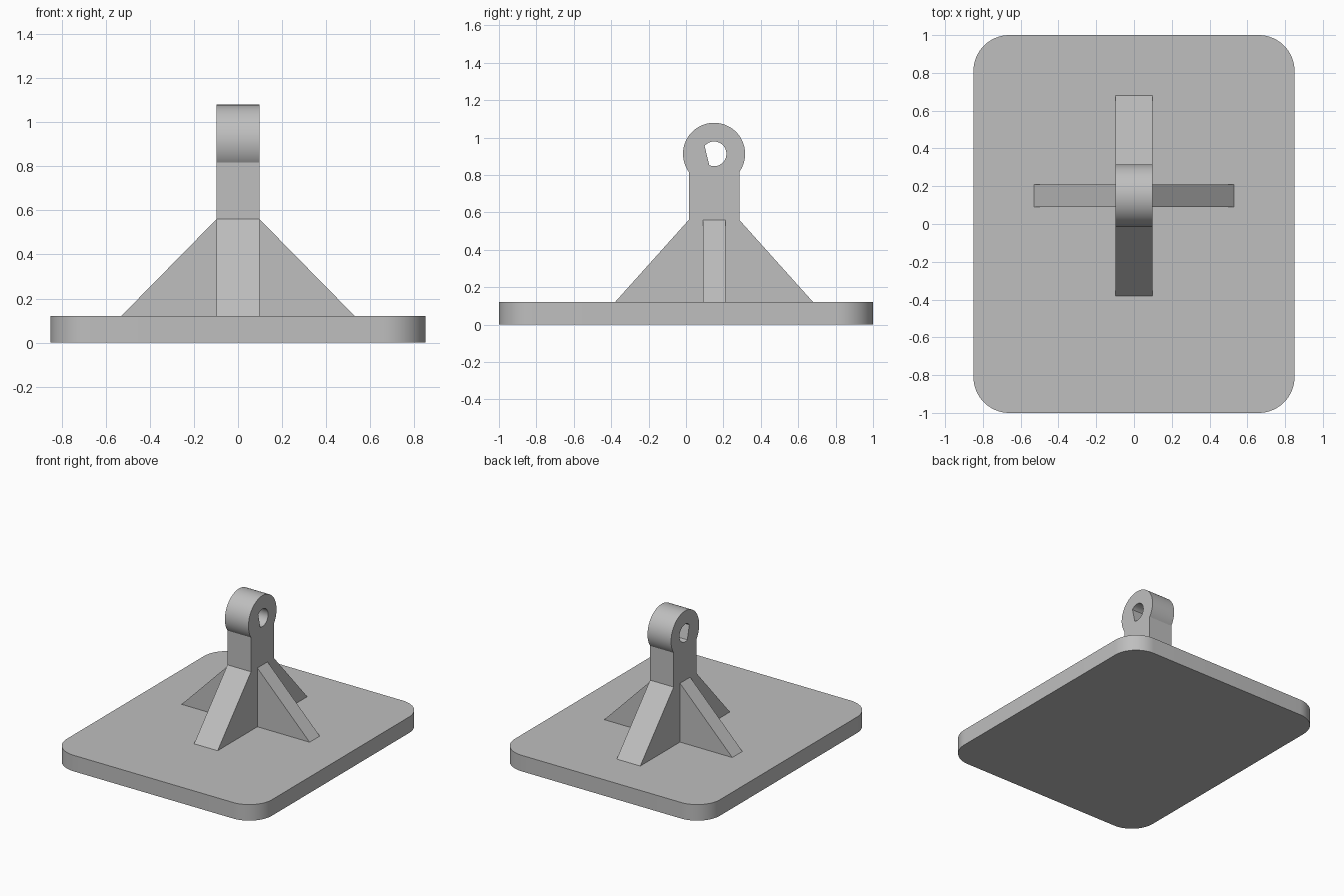
import bpy, bmesh
from math import radians, cos, sin, asin, degrees
from mathutils import Matrix, Vector

cube = bpy.data.objects.get("Cube")
if cube:
    bpy.data.objects.remove(cube, do_unlink=True)

GREY = (0.52, 0.52, 0.52, 1.0)
grey = bpy.data.materials.new("plain_grey")
grey.use_nodes = True
grey.diffuse_color = GREY
grey.node_tree.nodes["Principled BSDF"].inputs["Base Color"].default_value = GREY

BASE_TOP, RIB_TOP = 0.12, 0.56
POST_Y, POST_HALF, POST_X = 0.15, 0.135, 0.0975
EYE_Z, EYE_R, HOLE_R = 0.913, 0.166, 0.066

# Axis remaps: profile (u, v, depth) -> world
ALONG_X = Matrix(((0, 0, 1), (1, 0, 0), (0, 1, 0)))
ALONG_Y = Matrix(((1, 0, 0), (0, 0, -1), (0, 1, 0)))
ALONG_Z = Matrix.Identity(3)


def arc(cu, cv, r, start, end, steps):
    angles = [radians(start + (end - start) * i / steps) for i in range(steps + 1)]
    return [(cu + r * cos(a), cv + r * sin(a)) for a in angles]


def prism(name, profile, low, high, axes):
    """Extrude a closed counter-clockwise profile from low to high."""
    bm = bmesh.new()
    face = bm.faces.new([bm.verts.new(axes @ Vector((u, v, low))) for u, v in profile])
    top = bmesh.ops.extrude_face_region(bm, geom=[face])
    moved = [g for g in top["geom"] if isinstance(g, bmesh.types.BMVert)]
    bmesh.ops.translate(bm, verts=moved, vec=axes @ Vector((0, 0, high - low)))
    bmesh.ops.recalc_face_normals(bm, faces=bm.faces)
    mesh = bpy.data.meshes.new(name)
    bm.to_mesh(mesh)
    bm.free()
    mesh.materials.append(grey)
    obj = bpy.data.objects.new(name, mesh)
    bpy.context.collection.objects.link(obj)
    return obj


def activate(obj):
    bpy.ops.object.select_all(action='DESELECT')
    obj.select_set(True)
    bpy.context.view_layer.objects.active = obj


# Base plate with rounded corners
R = 0.19
plate = []
for sx, sy, start in ((1, 1, 0), (-1, 1, 90), (-1, -1, 180), (1, -1, 270)):
    plate += arc(sx * (0.85 - R), sy * (1 - R), R, start, start + 90, 16)
base_plate = prism("base_plate", plate, 0, BASE_TOP, ALONG_Z)

# Post with front and back ribs, topped by a round eye
neck = degrees(asin(POST_HALF / EYE_R))
outline = [(-0.38, BASE_TOP), (0.68, BASE_TOP), (POST_Y + POST_HALF, RIB_TOP)]
outline += arc(POST_Y, EYE_Z, EYE_R, neck - 90, 270 - neck, 64)
outline += [(POST_Y - POST_HALF, RIB_TOP)]
post = prism("post_with_eye", outline, -POST_X, POST_X, ALONG_X)

# Hole through the eye, with one flat side
hole = prism("hole_cutter", arc(POST_Y, EYE_Z, HOLE_R, -113, 140, 40),
             -0.3, 0.3, ALONG_X)
hole.hide_render = True
cut = post.modifiers.new("hole", 'BOOLEAN')
cut.operation = 'DIFFERENCE'
cut.solver = 'EXACT'
cut.object = hole
activate(post)
bpy.ops.object.modifier_apply(modifier=cut.name)
bpy.data.objects.remove(hole, do_unlink=True)

# Narrow side ribs
for side, name in ((1, "left_rib"), (-1, "right_rib")):
    rib = [(side * POST_X, BASE_TOP), (side * 0.53, BASE_TOP), (side * POST_X, RIB_TOP)]
    prism(name, rib, -0.21, -0.09, ALONG_Y)

for obj in (base_plate, post):
    activate(obj)
    bpy.ops.object.shade_smooth_by_angle(angle=radians(25))
